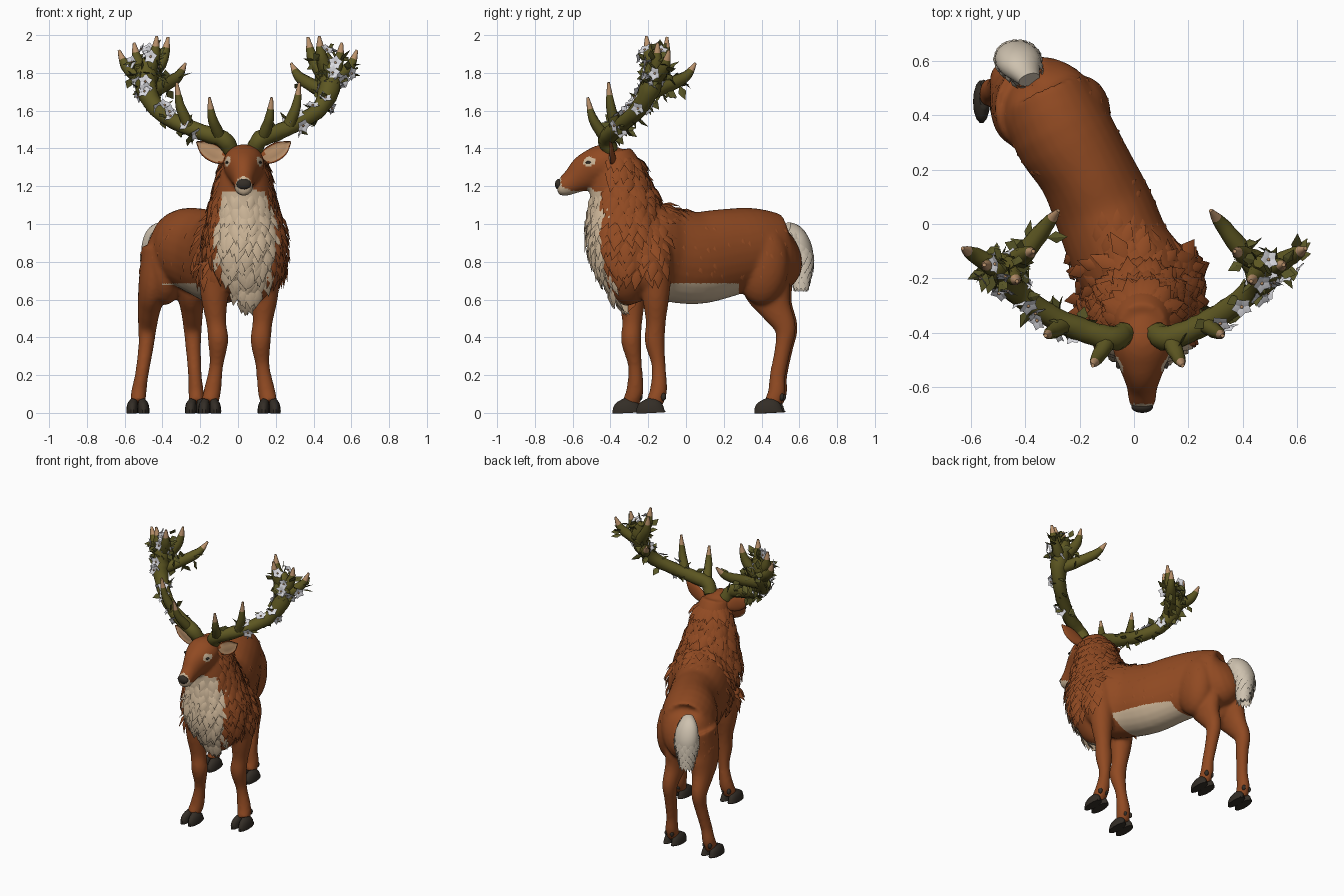
import bpy, bmesh, math, random
from mathutils import Vector, Matrix
from mathutils.bvhtree import BVHTree

random.seed(4)
cube = bpy.data.objects.get("Cube")
if cube:
    bpy.data.objects.remove(cube)

# Palette
PALETTE = {"rust_fur": (.28, .068, .016), "cream_fur": (.60, .46, .31), "moss_green": (.112, .097, .016),
           "leaf_green": (.10, .095, .02), "tan_tip": (.50, .29, .15), "dark_hoof": (.034, .027, .02),
           "white_petal": (.72, .72, .76), "tail_fur": (.62, .54, .43)}
RUST, CREAM, MOSS, LEAF, TAN, DARK, WHITE, TAIL = range(8)
MATS = []
for name, rgb in PALETTE.items():
    m = bpy.data.materials.new(name)
    m.use_nodes = True
    m.diffuse_color = (*rgb, 1)
    m.node_tree.nodes["Principled BSDF"].inputs["Base Color"].default_value = (*rgb, 1)
    MATS.append(m)
X, Y, Z = Vector((1, 0, 0)), Vector((0, 1, 0)), Vector((0, 0, 1))


def finish(bm, name, angle=50):
    bmesh.ops.recalc_face_normals(bm, faces=bm.faces)
    me = bpy.data.meshes.new(name)
    bm.to_mesh(me)
    bm.free()
    for m in MATS:
        me.materials.append(m)
    ob = bpy.data.objects.new(name, me)
    bpy.context.collection.objects.link(ob)
    shade(ob, angle)
    return ob


def shade(ob, angle):
    bpy.ops.object.select_all(action="DESELECT")
    ob.select_set(True)
    bpy.context.view_layer.objects.active = ob
    bpy.ops.object.shade_smooth_by_angle(angle=math.radians(angle))


def spline(rows, steps):
    """Catmull-Rom through rows of numbers."""
    rows = [Vector(r) for r in rows]
    out = []
    for i in range(len(rows) - 1):
        a, b, c, d = rows[max(i - 1, 0)], rows[i], rows[i + 1], rows[min(i + 2, len(rows) - 1)]
        for k in range(steps):
            t = k / steps
            out.append(b + (c - a) * (t / 2) + (a * 2 - b * 5 + c * 4 - d) * (t * t / 2)
                       + (b * 3 - a - c * 3 + d) * (t ** 3 / 2))
    return out + [rows[-1]]


def loft(bm, rows, ref=Y, sides=20, steps=4, mat=0, tip=None, rough=0):
    """Elliptic sections along a path; a row is x, y, z, radius, optional second radius."""
    rows = spline([(*r, r[3]) if len(r) == 4 else r for r in rows], steps)
    pts = [Vector(r[:3]) for r in rows]
    rings = []
    for i, r in enumerate(rows):
        t = (pts[min(i + 1, len(pts) - 1)] - pts[max(i - 1, 0)]).normalized()
        u = t.cross(ref).normalized()
        v = u.cross(t)
        ring = []
        for k in range(sides):
            a = math.tau * k / sides
            f = 1 + random.uniform(-rough, rough)
            ring.append(bm.verts.new(pts[i] + (u * math.cos(a) * abs(r[3]) + v * math.sin(a) * abs(r[4])) * f))
        rings.append(ring)
    for i in range(len(rings) - 1):
        m = tip if tip is not None and i / len(rings) > .62 else mat
        for k in range(sides):
            j = (k + 1) % sides
            bm.faces.new((rings[i][k], rings[i][j], rings[i + 1][j], rings[i + 1][k])).material_index = m
    bm.faces.new(rings[0]).material_index = mat
    bm.faces.new(rings[-1]).material_index = mat if tip is None else tip
    return pts


def leaf(bm, o, d, n, length, width, thick, mat):
    """Pointed blade with a raised spine, used for tufts, leaves and petals."""
    d = d.normalized()
    s = d.cross(n).normalized()
    n = s.cross(d)
    m = o + d * length * .45
    a, l, r, top, end = [bm.verts.new(p) for p in
                         (o, m - s * width / 2, m + s * width / 2, m + n * thick, o + d * length)]
    for f in ((a, top, l), (a, r, top), (l, top, end), (top, r, end), (a, l, r), (l, end, r)):
        bm.faces.new(f).material_index = mat


def ball(bm, c, size, mat):
    mtx = Matrix.Translation(c) @ Matrix.Diagonal((*size, 1))
    for v in bmesh.ops.create_icosphere(bm, subdivisions=3, radius=1, matrix=mtx)["verts"]:
        for f in v.link_faces:
            f.material_index = mat


# Body: torso, haunches, neck with chest, head and legs fused into one skin
bm = bmesh.new()
loft(bm, [(-.38, .565, .87, .06, .1), (-.33, .49, .84, .15, .2), (-.27, .35, .87, .185, .215),
          (-.18, .2, .845, .175, .235), (-.11, .05, .82, .185, .245), (-.05, -.1, .84, .19, .25),
          (.02, -.22, .86, .20, .26), (.05, -.34, .83, .17, .2)], ref=Z, sides=28)
for x in (-.385, -.19):
    ball(bm, Vector((x, .4, .79)), (.105, .145, .22), RUST)
ball(bm, Vector((.15, -.19, .82)), (.1, .12, .19), RUST)
loft(bm, [(.06, -.27, .58, .04, .05), (.06, -.29, .65, .12, .12), (.05, -.29, .75, .19, .175),
          (.04, -.31, .9, .215, .205), (.035, -.32, 1, .2, .2), (.03, -.33, 1.1, .17, .185),
          (.03, -.35, 1.2, .145, .16), (.03, -.36, 1.3, .12, .125), (.03, -.38, 1.38, .09, .09)], sides=28)
loft(bm, [(.03, -.34, 1.33, .08, .07), (.03, -.42, 1.325, .108, .1), (.03, -.48, 1.3, .103, .102),
          (.03, -.54, 1.265, .077, .095), (.03, -.6, 1.225, .056, .068), (.03, -.65, 1.197, .05, .052),
          (.03, -.682, 1.192, .036, .034)], ref=Z)
FRONT = [(0, 0, .8, .09), (0, 0, .62, .073), (-.01, 0, .48, .053), (-.02, -.005, .38, .054),
         (-.01, .015, .25, .037), (.01, .015, .12, .046), (.025, -.01, .05, .045)]
HIND = [(-.06, -.05, .85, .12, .15), (-.02, -.05, .72, .09, .135), (.0, -.025, .63, .075, .12),
        (.015, .01, .55, .06, .085), (.025, .06, .45, .049, .058), (.032, .05, .35, .041, .044),
        (.055, .02, .2, .036, .042), (.07, .015, .11, .041, .046), (.075, -.01, .05, .04, .045)]
feet = []
for prof, x, y, side in ((FRONT, .14, -.16, 1), (FRONT, -.125, -.285, -1), (HIND, -.455, .475, -1), (HIND, -.25, .465, .4)):
    rows = [(x + side * r[0], y + r[1], *r[2:]) for r in prof]
    loft(bm, rows)
    feet.append(Vector(rows[-1][:3]))
body = finish(bm, "body")
mod = body.modifiers.new("fuse", "REMESH")
mod.mode, mod.voxel_size = "VOXEL", .011
mod = body.modifiers.new("relax", "SMOOTH")
mod.factor, mod.iterations = .5, 8
skin = bpy.data.meshes.new_from_object(body.evaluated_get(bpy.context.evaluated_depsgraph_get()))
body.modifiers.clear()
body.data = skin
skin.materials.clear()
for m in MATS:
    skin.materials.append(m)


def fur_colour(p, n):
    off = abs(p.x - .045)
    front = p.y < -.25 - .14 * min(1, max(0, (p.z - .6) * 3))
    chest = front and .56 < p.z < 1.21 - off * .6 and off < min(.145, (p.z - .5) * .55) and n.y < -.1
    belly = p.z < .685 and -.09 < p.y < .28 and n.z < -.33
    chin = p.y < -.45 and p.z < 1.175 + max(0, -p.y - .6) * .35 or p.y < -.66
    eye = (Vector((abs(p.x - .03), p.y, (p.z - 1.33) * 1.3)) - Vector((.085, -.512, 0))).length < .034
    return CREAM if chest or belly or chin or eye else RUST


for f in skin.polygons:
    f.material_index = fur_colour(f.center, f.normal)
shade(body, 80)

# Fur tufts on mane, withers and flanks
tree = BVHTree.FromPolygons([v.co for v in skin.vertices], [tuple(f.vertices) for f in skin.polygons])
bm = bmesh.new()


def plant(origin, ray, flow, size, lift, keep):
    p, n, _, _ = tree.ray_cast(origin, ray)
    if p and keep(p):
        flow = flow + Vector((random.uniform(-.35, .35), random.uniform(-.35, .35), 0))
        d = (flow - n * flow.dot(n)).normalized() + n * lift
        size *= random.uniform(.8, 1.2)
        leaf(bm, p - n * .004, d, n, size, size * .5, size * .12, fur_colour(p, n))


def on_mane(p):
    if p.z > 1.17 and p.y < -.41 or p.z < .72 and fur_colour(p, -Y) == RUST:
        return False
    return -.51 - max(0, 1.1 - p.z) < p.y < -.1 and abs(p.x - .04) < .3


for row in range(16):
    z = .61 + row * .05
    for k in range(30):
        a = math.tau * (k + row % 2 / 2) / 30
        out = Vector((math.cos(a), math.sin(a), 0))
        plant(Vector((.04, -.32, z)) + out, -out, -Z, .105, .16, on_mane)
for i in range(7):
    for j in range(6):
        plant(Vector((-.14 + i * .05 + j % 2 * .025, -.24 + j * .04, 2)), -Z, Y, .085, .04, lambda p: p.z > .95)
for i in range(60):
    side = random.choice((-1, 1))
    plant(Vector((side, random.uniform(-.1, .52), random.uniform(.72, 1))), X * -side, Y * .5 - Z, .045, .1,
          lambda p: p.z > .7)
finish(bm, "fur_tufts", 60)

# Tail with shaggy tufts
bm = bmesh.new()
core = loft(bm, [(-.385, .53, .975, .045, .035), (-.415, .58, .93, .078, .058), (-.43, .61, .84, .082, .064),
                 (-.43, .61, .74, .052, .046), (-.42, .605, .67, .012, .012)], mat=TAIL)
for i, c in enumerate(core[2:-3]):
    for k in range(11):
        a = math.tau * (k + i % 2 / 2) / 11
        n = Vector((math.cos(a) * 1.25, math.sin(a), 0))
        r = .062 - max(0, .86 - c.z) * .22 - max(0, c.z - .9) * .25
        leaf(bm, c + n * r, n * .12 - Z, n, .08, .045, .008, TAIL)
finish(bm, "tail")

# Cloven hooves and dewclaws
bm = bmesh.new()
for foot in feet:
    for s in (-1, 1):
        x, y = foot.x + s * .03, foot.y - .015
        loft(bm, [(x, y, 0, .031, .08), (x, y, .018, .031, .078), (x - s * .003, y + .006, .045, .028, .062),
                  (x - s * .01, y + .01, .068, .018, .036)], sides=14, steps=3, mat=DARK)
        ball(bm, Vector((foot.x + s * .022, foot.y + .05, .085)), (.012, .015, .02), DARK)
finish(bm, "hooves")

# Face: nose, eyes and ears
bm = bmesh.new()
ball(bm, Vector((.03, -.672, 1.21)), (.04, .022, .029), DARK)
for s in (-1, 1):
    ball(bm, Vector((.03 + s * .088, -.517, 1.326)), (.009, .015, .007), DARK)
finish(bm, "nose_and_eyes")
bm = bmesh.new()
for s in (-1, 1):
    x = .03
    loft(bm, [(x + s * .08, -.39, 1.335, .022, .022), (x + s * .14, -.395, 1.365, .046, .018),
              (x + s * .2, -.4, 1.4, .042, .014), (x + s * .25, -.405, 1.435, .004, .004)], mat=RUST)
bmesh.ops.recalc_face_normals(bm, faces=bm.faces)
for f in bm.faces:
    c = f.calc_center_median()
    if f.normal.y < -.9 and abs(c.x - .03) > .11:
        f.material_index = TAN
        for v in f.verts:
            v.co.y += .003
finish(bm, "ears")

# Antlers: mossy beams, tan-tipped tines, leaves and blossoms
BEAM = [(.06, -.4, 1.39, .042), (.1, -.42, 1.45, .046), (.2, -.39, 1.485, .043), (.32, -.33, 1.535, .041),
        (.43, -.25, 1.61, .044), (.485, -.19, 1.72, .056), (.48, -.16, 1.82, .054), (.46, -.14, 1.9, .022)]
TINES = [((.11, -.42, 1.45), (.165, -.52, 1.67)), ((.26, -.37, 1.51), (.325, -.41, 1.75)),
         ((.47, -.18, 1.74), (.63, -.09, 1.92)), ((.48, -.17, 1.77), (.55, -.15, 1.96)),
         ((.47, -.16, 1.8), (.43, -.21, 1.995)), ((.46, -.14, 1.78), (.37, -.1, 1.99)),
         ((.46, -.18, 1.7), (.28, .05, 1.85))]


def random_direction():
    return Vector([random.gauss(0, 1) for _ in range(3)]).normalized()


for s, side, leaves, blooms in ((-1, "right", 95, 30), (1, "left", 65, 22)):
    def place(p):
        return Vector((s * p[0] + .03 * max(0, 1 - p[0] / .3), p[1], p[2]))
    bm = bmesh.new()
    spots = loft(bm, [(*place(r), r[3]) for r in BEAM], sides=14, steps=5, mat=MOSS, rough=.06)[11:]
    for n, (a, b) in enumerate(TINES):
        a, b = place(a), place(b)
        bend = a.lerp(b, .72)
        bend.z = a.z + (b.z - a.z) * .48
        r = .04 if n > 1 else .033
        path = loft(bm, [(*a, r), (*bend, r * .75), (*b, .007)], sides=10, steps=7, mat=MOSS, tip=TAN, rough=.05)
        if n > 1:
            spots += path[2:7]
    finish(bm, side + "_antler")

    bm = bmesh.new()
    for i in range(leaves):
        d = random_direction()
        p = random.choice(spots) + d * .03
        leaf(bm, p, d + random_direction() * .7, random_direction(), random.uniform(.055, .085), .045, .007, LEAF)
    finish(bm, side + "_antler_leaves", 20)

    bm = bmesh.new()
    for i in range(blooms):
        n = (random_direction() - Y * .5 + Z * .2).normalized()
        p = random.choice(spots[:40]) + n * .055
        u = n.orthogonal().normalized()
        for k in range(5):
            d = Matrix.Rotation(math.tau * k / 5, 3, n) @ u
            leaf(bm, p, d + n * .25, n, .041, .04, .003, WHITE)
        ball(bm, p + n * .003, (.006, .006, .006), TAN)
    finish(bm, side + "_antler_blossoms", 20)
